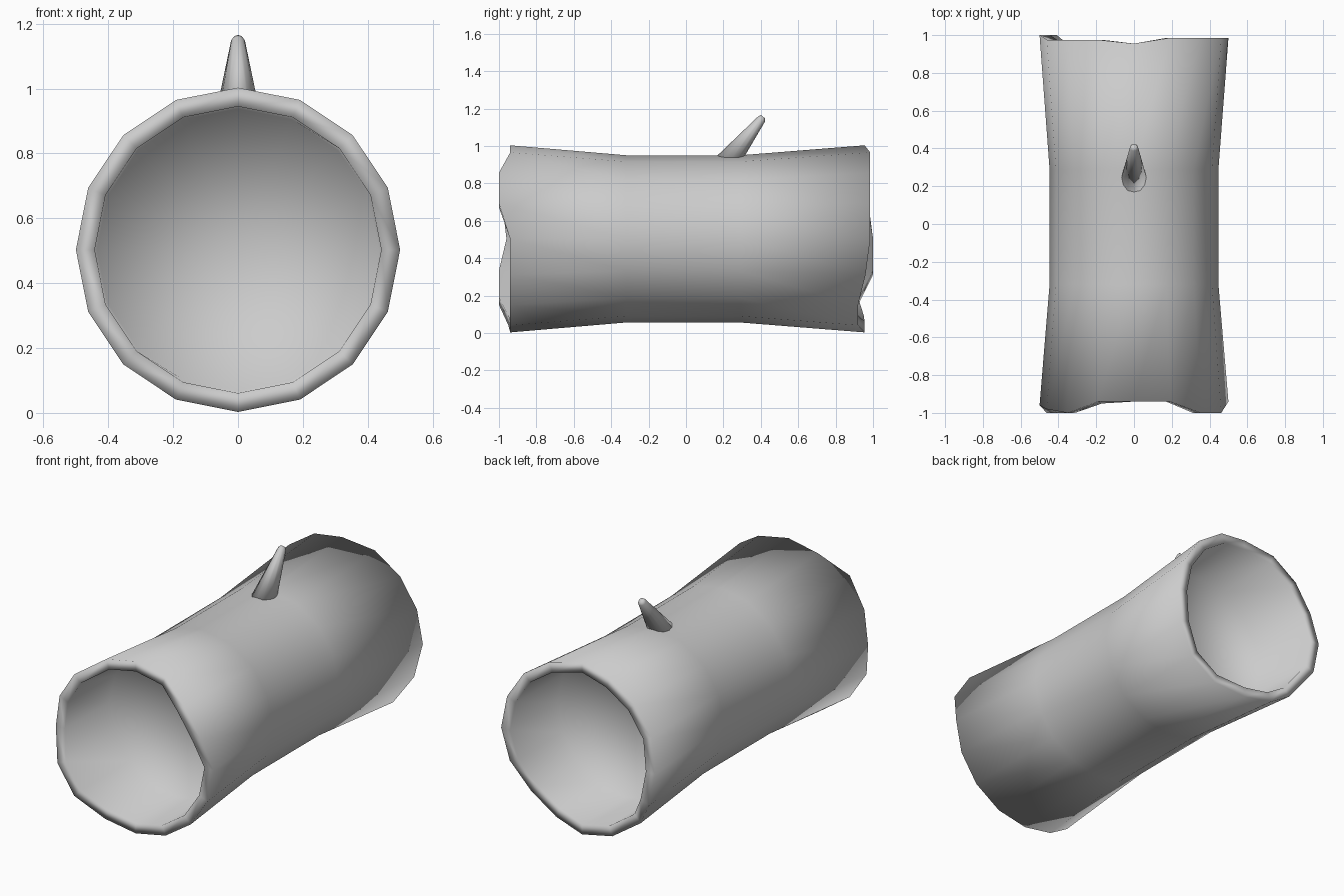
import bpy, bmesh, math

if "Cube" in bpy.data.objects:
    bpy.data.objects.remove(bpy.data.objects["Cube"])

SIDES = 16
CENTER_Z = 0.503


def finish(bm, name):
    bmesh.ops.recalc_face_normals(bm, faces=bm.faces)
    for f in bm.faces:
        f.smooth = True
    me = bpy.data.meshes.new(name)
    bm.to_mesh(me)
    bm.free()
    ob = bpy.data.objects.new(name, me)
    bpy.context.collection.objects.link(ob)
    return ob


def bridge(bm, a, b):
    n = len(a)
    for i in range(n):
        j = (i + 1) % n
        bm.faces.new((a[i], a[j], b[j], b[i]))


def log_ring(bm, radius, ys):
    # index 0 is the top, running round through +x
    ring = []
    for i in range(SIDES):
        a = 2 * math.pi * i / SIDES
        ring.append(bm.verts.new((radius * math.sin(a), ys[i],
                                  CENTER_Z + radius * math.cos(a))))
    return ring


# Uneven broken ends: y of each rim point, clockwise from the top
front = [-.94, -.94, -1, -1, -.94, -.94, -.94, -.94,
         -.94, -.95, -1, -1, -.96, -.98, -1, -.94]
back = [.955, .985, .985, .985, .985, .96, .92, .92,
        .955, .95, .92, 1, 1, .975, .975, .975]

# Hollow log: recess, rim, waisted trunk, rim, recess
bm = bmesh.new()
sections = [
    (0.435, [-0.56] * SIDES),
    (0.442, front),
    (0.5, front),
    (0.447, [-0.32] * SIDES),
    (0.447, [0.29] * SIDES),
    (0.5, back),
    (0.442, back),
    (0.435, [0.56] * SIDES),
]
rings = [log_ring(bm, r, ys) for r, ys in sections]
for a, b in zip(rings, rings[1:]):
    bridge(bm, a, b)
# Recess floors, fanned to a centre point
for ring, y in ((rings[0], -0.56), (rings[-1], 0.56)):
    c = bm.verts.new((0, y, CENTER_Z))
    for i in range(SIDES):
        bm.faces.new((ring[i], ring[(i + 1) % SIDES], c))
finish(bm, "log")

# Slanted twig stub: flat base on the trunk, tip square to its axis
bm = bmesh.new()
N = 12
base, mid, tip = [], [], []
for i in range(N):
    a = 2 * math.pi * i / N
    c, s = math.cos(a), math.sin(a)
    base.append(bm.verts.new((0.068 * s, 0.238 + 0.075 * c,
                              0.944 - 0.02 * s * s)))
    mid.append(bm.verts.new((0.022 * s, 0.405 + 0.018 * c, 1.145 - 0.014 * c)))
    tip.append(bm.verts.new((0.014 * s, 0.412 + 0.011 * c, 1.156 - 0.009 * c)))
bridge(bm, base, mid)
bridge(bm, mid, tip)
bm.faces.new(tip)
bm.faces.new(base)
finish(bm, "twig")
